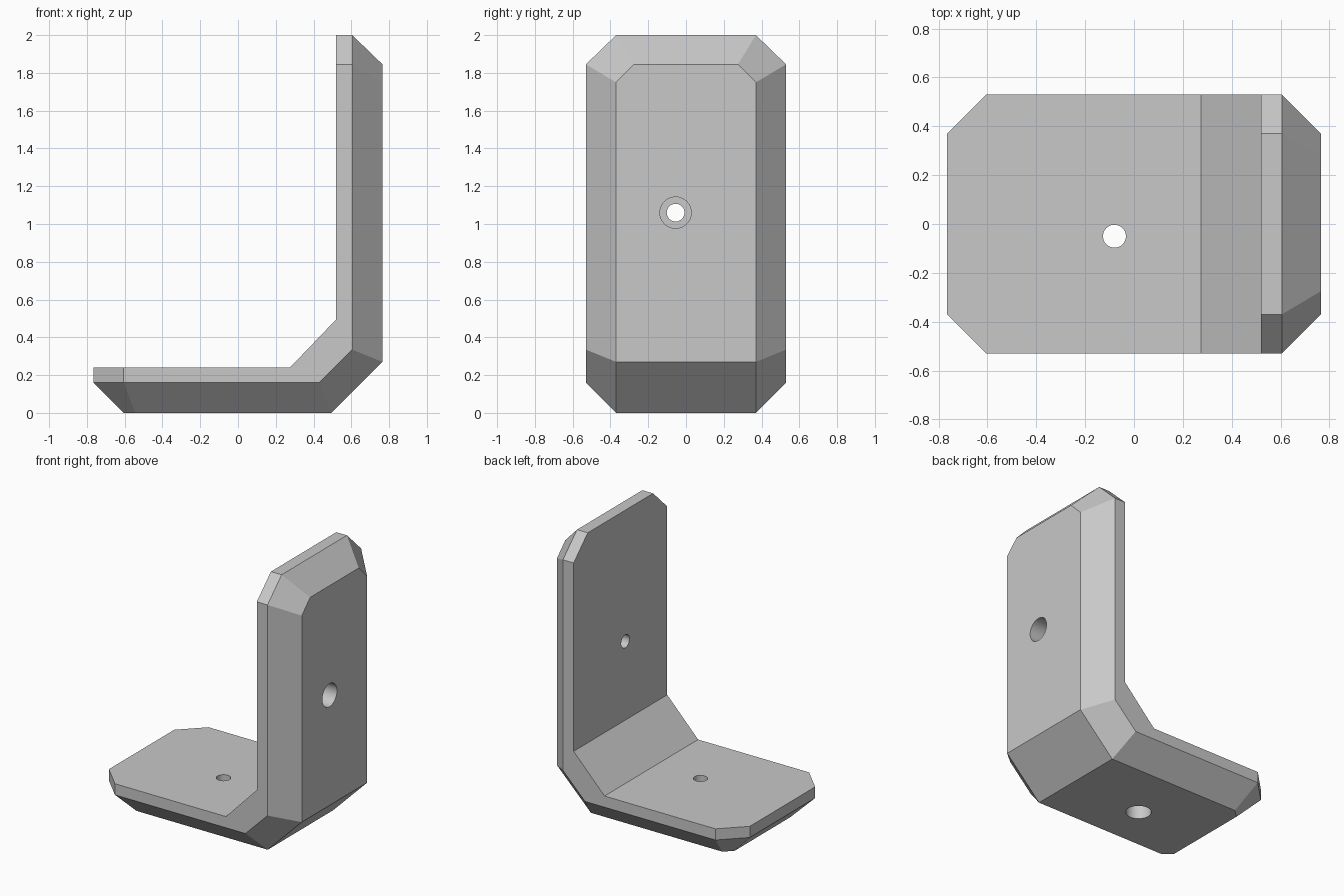
import bpy
import bmesh
from math import pi

cube = bpy.data.objects.get("Cube")
if cube:
    bpy.data.objects.remove(cube, do_unlink=True)

grey = bpy.data.materials.new("plain grey")
grey.use_nodes = True
colour = (0.58, 0.58, 0.58, 1)
grey.diffuse_color = colour
grey.node_tree.nodes["Principled BSDF"].inputs["Base Color"].default_value = colour

# Half outlines of the folded plate: floor end, floor corner, two bends, wall corner, wall end
W, N = 0.53, 0.37
inner = [(-0.765, N, 0.24), (-0.605, W, 0.24), (0.275, W, 0.24),
         (0.52, W, 0.495), (0.52, W, 1.845), (0.52, N, 2.0)]
step = [(-0.765, N, 0.16), (-0.605, W, 0.16), (0.43, W, 0.16),
        (0.605, W, 0.335), (0.605, W, 1.845), (0.605, N, 2.0)]
outer = [(-0.605, 0.315, 0), (-0.545, N, 0), (0.495, N, 0),
         (0.765, N, 0.27), (0.765, N, 1.75), (0.765, 0.275, 1.845)]

bm = bmesh.new()
loops = []
for half in (inner, step, outer):
    mirrored = [(x, -y, z) for x, y, z in reversed(half)]
    loops.append([bm.verts.new(p) for p in half + mirrored])

# Rim and bevel faces between the layers
for a, b in zip(loops, loops[1:]):
    for i in range(len(a)):
        j = (i + 1) % len(a)
        bm.faces.new((a[i], a[j], b[j], b[i]))

# Broad inner and outer faces
for loop in (loops[0], loops[-1]):
    last = len(loop) - 1
    for i in range(len(inner) - 1):
        bm.faces.new((loop[i], loop[i + 1], loop[last - i - 1], loop[last - i]))
bmesh.ops.recalc_face_normals(bm, faces=bm.faces)

mesh = bpy.data.meshes.new("corner_bracket")
bm.to_mesh(mesh)
bm.free()
mesh.materials.append(grey)
bracket = bpy.data.objects.new("corner_bracket", mesh)
bpy.context.collection.objects.link(bracket)


def drill(radius, depth, centre, rotation):
    """Cut a round hole into the bracket."""
    bpy.ops.mesh.primitive_cylinder_add(vertices=32, radius=radius, depth=depth,
                                        location=centre, rotation=rotation)
    cutter = bpy.context.object
    cutter.name = "hole_cutter"
    cutter.hide_render = True
    cutter.data.materials.append(grey)
    cut = bracket.modifiers.new("hole", "BOOLEAN")
    cut.operation = "DIFFERENCE"
    cut.solver = "EXACT"
    cut.object = cutter
    bpy.ops.object.select_all(action="DESELECT")
    bpy.context.view_layer.objects.active = bracket
    bracket.select_set(True)
    bpy.ops.object.modifier_apply(modifier=cut.name)
    bpy.data.objects.remove(cutter, do_unlink=True)


# Screw holes with wide counterbores on the outside
upright, sideways = (0, 0, 0), (0, pi / 2, 0)
drill(0.047, 0.6, (-0.08, -0.05, 0.12), upright)
drill(0.083, 0.24, (-0.08, -0.05, 0), upright)
drill(0.047, 0.6, (0.64, -0.055, 1.06), sideways)
drill(0.083, 0.24, (0.765, -0.055, 1.06), sideways)

bpy.ops.object.shade_smooth_by_angle(angle=pi / 9)
